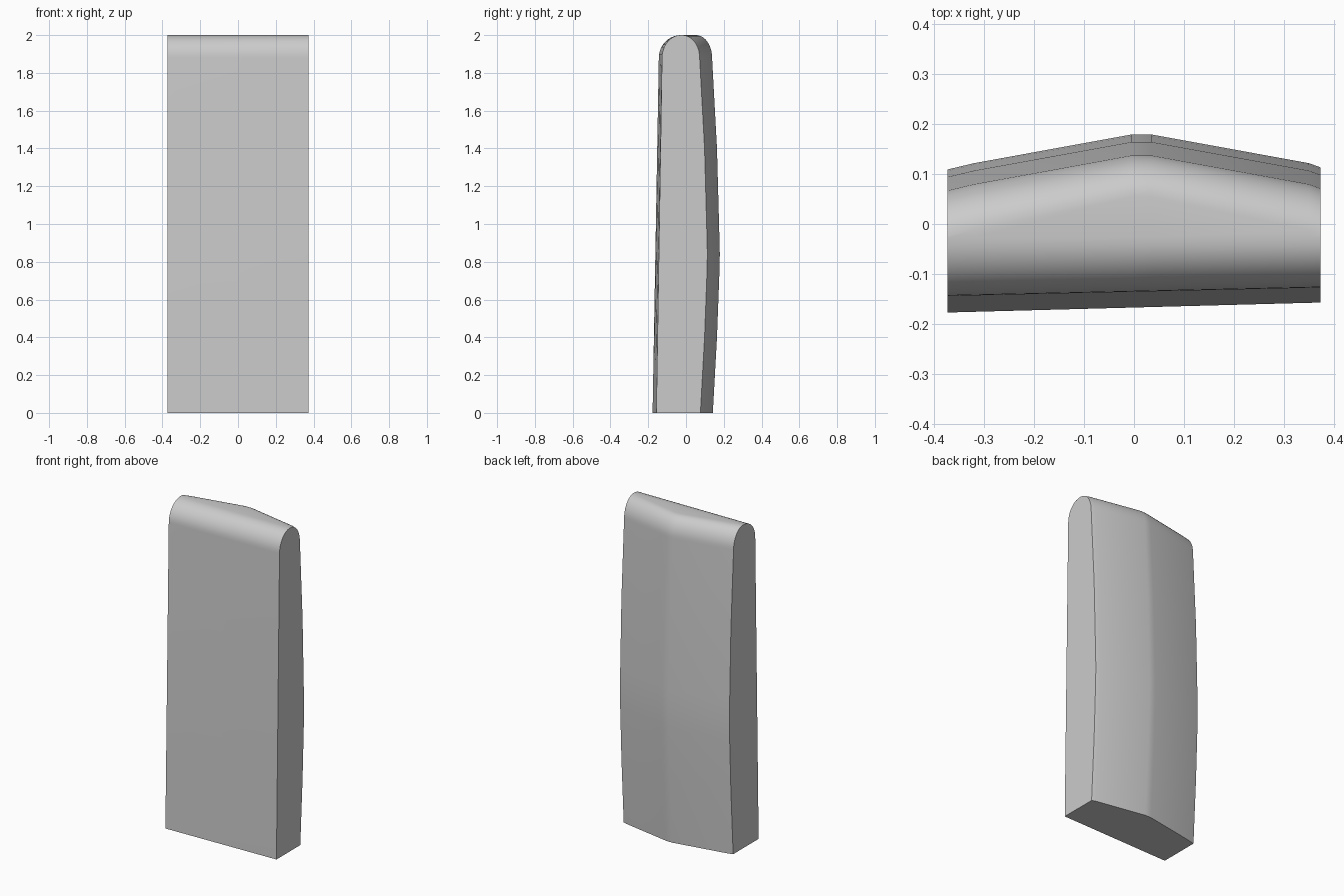
import bpy, bmesh, math

cube = bpy.data.objects.get("Cube")
if cube:
    bpy.data.objects.remove(cube)

HALF = 0.373        # half width
SHOULDER = 1.88     # height where the rounded top starts
TOP = 2.0
APEX = -0.027       # depth of the top crest at the sides


def lerp_table(table, v):
    """Piecewise linear lookup in (key, value) pairs."""
    for (a, fa), (b, fb) in zip(table, table[1:]):
        if v <= b:
            return fa + (fb - fa) * max(0, (v - a) / (b - a))
    return table[-1][1]


# How far the back swells at each width, and its side-edge depth by height
RIDGE = [(-HALF, 0), (-0.32, 0.18), (-0.005, 1), (0.035, 1), (0.35, 0.18), (HALF, 0.06)]
BACK = [(0, 0.072), (0.4, 0.094), (0.72, 0.106), (0.84, 0.109), (0.96, 0.106),
        (1.4, 0.094), (SHOULDER, 0.067)]


def section(x):
    """Closed outline (y, z) of the slab at width x."""
    t = (x + HALF) / (2 * HALF)
    k = lerp_table(RIDGE, x)
    foot = -0.177 + 0.02 * t
    front = -0.144 + 0.017 * t
    back_top = BACK[-1][1] + 0.07 * k
    crest = APEX + 0.08 * k
    rise = TOP - SHOULDER
    pts = [(foot, 0)]
    steps = 10
    for i in range(steps + 1):
        a = math.pi / 2 * i / steps
        pts.append((APEX + (front - APEX) * math.cos(a), SHOULDER + rise * math.sin(a)))
    for i in range(steps + 1):
        a = math.pi / 2 * (1 - i / steps)
        pts.append((crest + 0.001 + (back_top - crest) * math.cos(a), SHOULDER + rise * math.sin(a)))
    for z, y in reversed(BACK[:-1]):
        pts.append((y + 0.07 * k, z))
    return pts


# Loft the outline across the width
bm = bmesh.new()
rings = [[bm.verts.new((x, y, z)) for y, z in section(x)] for x, _ in RIDGE]
for a, b in zip(rings, rings[1:]):
    n = len(a)
    for i in range(n):
        j = (i + 1) % n
        bm.faces.new((a[i], b[i], b[j], a[j]))
bm.faces.new(rings[0])
bm.faces.new(rings[-1][::-1])
bmesh.ops.recalc_face_normals(bm, faces=bm.faces)

mesh = bpy.data.meshes.new("rounded_slab")
bm.to_mesh(mesh)
bm.free()
slab = bpy.data.objects.new("rounded_slab", mesh)
bpy.context.collection.objects.link(slab)

# Plain grey finish
grey = bpy.data.materials.new("light_grey")
grey.use_nodes = True
colour = (0.6, 0.6, 0.6, 1)
grey.diffuse_color = colour
grey.node_tree.nodes["Principled BSDF"].inputs["Base Color"].default_value = colour
mesh.materials.append(grey)

bpy.ops.object.select_all(action="DESELECT")
slab.select_set(True)
bpy.context.view_layer.objects.active = slab
bpy.ops.object.shade_smooth_by_angle(angle=math.radians(30))
